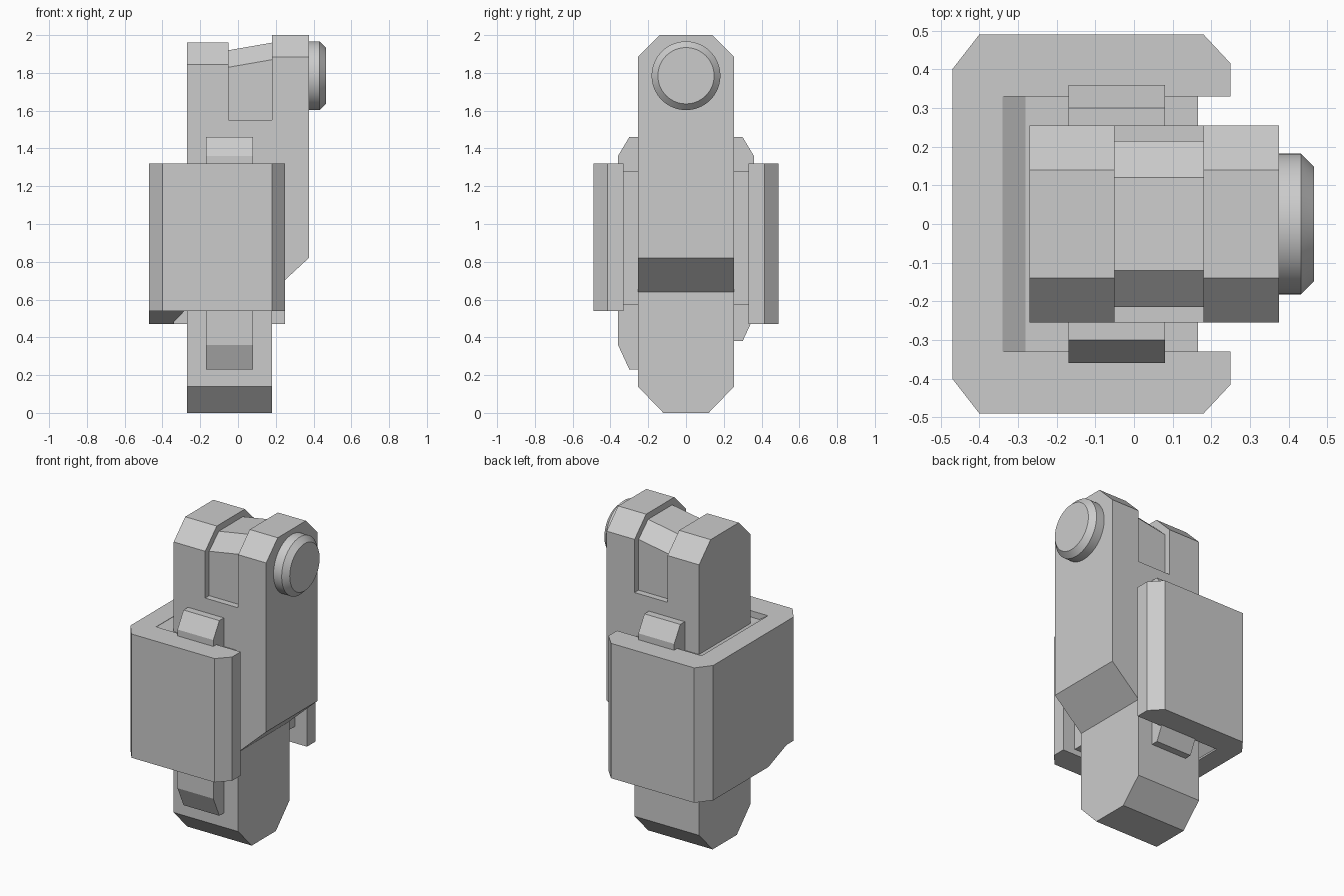
import bpy, bmesh, math

cube = bpy.data.objects.get("Cube")
if cube:
    bpy.data.objects.remove(cube)

grey = bpy.data.materials.new("plain_grey")
grey.use_nodes = True
GREY = (0.6, 0.6, 0.6, 1)
grey.diffuse_color = GREY
grey.node_tree.nodes["Principled BSDF"].inputs["Base Color"].default_value = GREY


def prism(name, outline, axis, lo, hi):
    """Extrude a 2D outline along an axis; outline is in the other two axes."""
    bm = bmesh.new()

    def place(p, d):
        v = list(p)
        v.insert("xyz".index(axis), d)
        return bm.verts.new(v)

    a = [place(p, lo) for p in outline]
    b = [place(p, hi) for p in outline]
    bm.faces.new(a)
    bm.faces.new(b)
    for i in range(len(a)):
        j = (i + 1) % len(a)
        bm.faces.new((a[i], a[j], b[j], b[i]))
    bmesh.ops.recalc_face_normals(bm, faces=bm.faces)
    me = bpy.data.meshes.new(name)
    bm.to_mesh(me)
    bm.free()
    me.materials.append(grey)
    ob = bpy.data.objects.new(name, me)
    bpy.context.collection.objects.link(ob)
    return ob


def combine(base, parts, operation):
    """Apply booleans, drop the operands and merge coplanar faces."""
    for p in parts:
        m = base.modifiers.new(p.name, 'BOOLEAN')
        m.operation, m.solver, m.object = operation, 'EXACT', p
    dg = bpy.context.evaluated_depsgraph_get()
    me = bpy.data.meshes.new_from_object(base.evaluated_get(dg))
    base.modifiers.clear()
    base.data = me
    for p in parts:
        bpy.data.objects.remove(p)
    bm = bmesh.new()
    bm.from_mesh(me)
    bmesh.ops.dissolve_limit(bm, angle_limit=0.01, verts=bm.verts, edges=bm.edges)
    bm.to_mesh(me)
    bm.free()


def mirrored(half):
    """Close a half outline by mirroring its first coordinate."""
    return half + [(-a, b) for a, b in reversed(half)]


def slide(ob, test, dz):
    for v in ob.data.vertices:
        if test(v.co):
            v.co.z += dz


W = 0.255  # half depth of the body

# Body: lower block, two lugs and a recessed sloping web between them
body = prism("body", mirrored([(0.12, 0), (W, 0.14), (W, 1.55)]), 'x', -0.27, 0.18)
left_lug = prism("short_lug", mirrored([(W, 1), (W, 1.845), (0.14, 1.96)]), 'x', -0.27, -0.05)
right_lug = prism("tall_lug", mirrored([(W, 0.64), (W, 1.885), (0.14, 2)]), 'x', 0.18, 0.375)
slide(right_lug, lambda c: c.z < 1 and c.x > 0.3, 0.18)
web = prism("web", mirrored([(0.215, 1.4), (0.215, 1.83), (0.12, 1.92)]), 'x', -0.05, 0.18)
slide(web, lambda c: c.z > 1.5 and c.x > 0, 0.04)
combine(body, [left_lug, right_lug, web], 'UNION')

# Wrap-around shell, open on one side
half = [(-0.47, 0.4), (-0.4, 0.49), (0.18, 0.49), (0.25, 0.415), (0.25, 0.33), (-0.34, 0.33)]
shell = prism("shell", half + [(x, -y) for x, y in reversed(half)], 'z', 0.47, 1.32)
filler = prism("shell_lining", [(-0.4, 0.52), (-0.345, 0.475), (-0.25, 0.575), (0.165, 0.575),
                                (0.165, 1.28), (-0.28, 1.28), (-0.34, 1.318), (-0.4, 1.25)],
               'y', -0.335, 0.335)
combine(shell, [filler], 'UNION')

# Raise the lower edge towards the front
wedge = prism("edge_cutter", [(-0.6, 0.3), (-0.6, 0.54), (-0.33, 0.54), (-0.15, 0.47),
                              (-0.1, 0.45), (-0.1, 0.3)], 'x', -0.7, 0.5)
combine(shell, [wedge], 'DIFFERENCE')

# Clips running through the shell, front and back
for name, side, low in (("front_clip", -1, 0.23), ("back_clip", 1, 0.38)):
    pts = [(0.2, low), (0.3, low), (0.36, low + 0.13), (0.36, 1.36), (0.3, 1.46), (0.2, 1.46)]
    prism(name, [(side * y, z) for y, z in pts], 'x', -0.17, 0.08)

# Round pin head with a bevelled rim
bpy.ops.mesh.primitive_cylinder_add(vertices=64, radius=0.182, depth=0.165,
                                    location=(0.3825, 0, 1.785), rotation=(0, math.pi / 2, 0))
pin = bpy.context.object
pin.name = "pin_head"
pin.data.materials.append(grey)
bevel = pin.modifiers.new("rim", 'BEVEL')
bevel.width, bevel.segments, bevel.limit_method = 0.033, 1, 'ANGLE'
bpy.ops.object.modifier_apply(modifier="rim")
bpy.ops.object.shade_smooth_by_angle(angle=math.radians(30))
